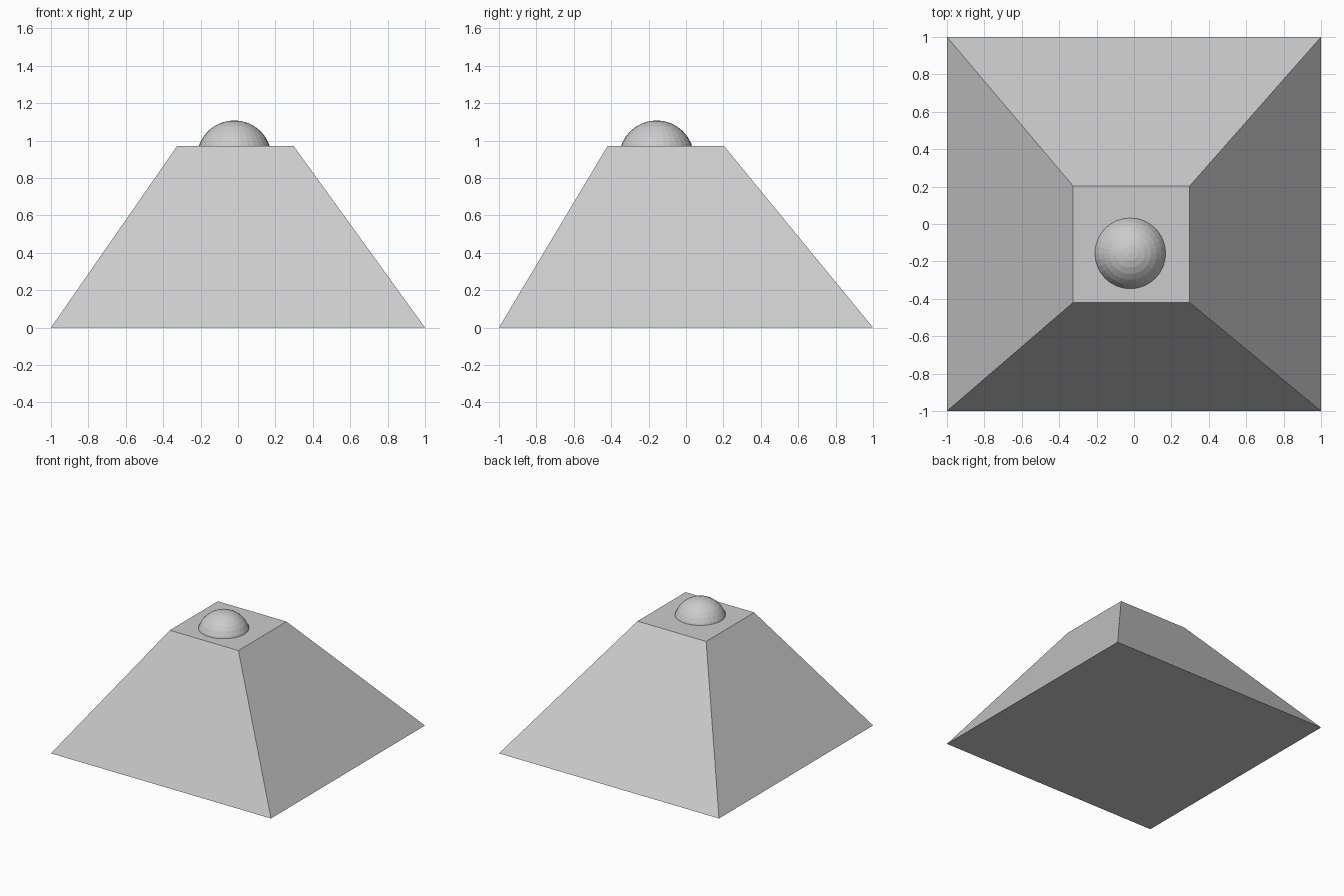
import bpy
import bmesh

if "Cube" in bpy.data.objects:
    bpy.data.objects.remove(bpy.data.objects["Cube"])


def add_object(name, bm):
    mesh = bpy.data.meshes.new(name)
    bm.to_mesh(mesh)
    bm.free()
    obj = bpy.data.objects.new(name, mesh)
    bpy.context.collection.objects.link(obj)
    return obj


HEIGHT = 0.97
TOP_X, TOP_Y, TOP_HALF = -0.014, -0.108, 0.312

# Off-centre truncated pyramid: a cube whose top face is shrunk and shifted
bm = bmesh.new()
bmesh.ops.create_cube(bm, size=2)
for v in bm.verts:
    if v.co.z > 0:
        v.co = (TOP_X + v.co.x * TOP_HALF, TOP_Y + v.co.y * TOP_HALF, HEIGHT)
    else:
        v.co.z = 0
add_object("pyramid_base", bm)

# Flat-shaded ball sunk into the top
bm = bmesh.new()
bmesh.ops.create_uvsphere(bm, u_segments=32, v_segments=16, radius=0.2)
ball = add_object("top_ball", bm)
ball.location = (-0.02, -0.157, 0.908)
